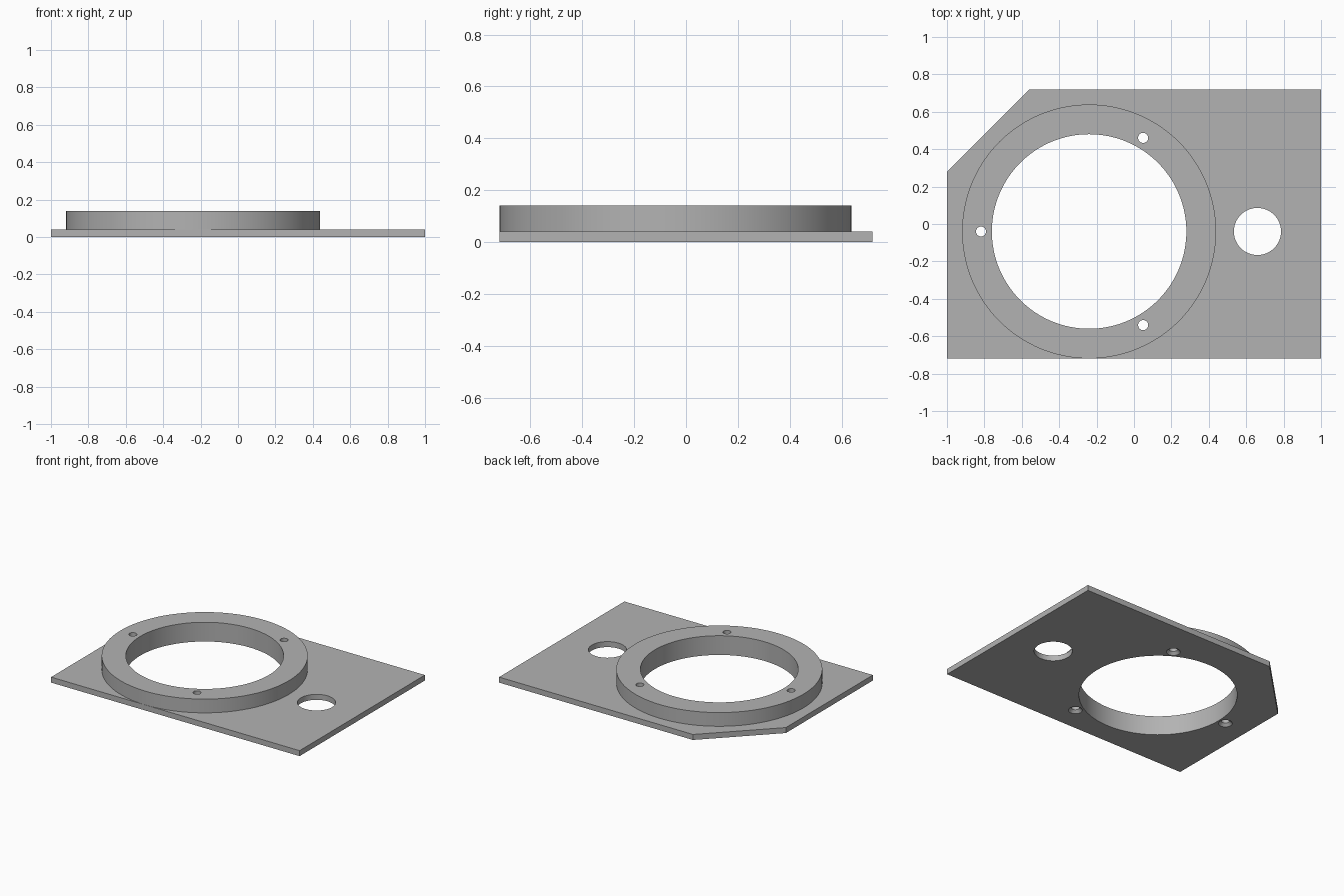
import bpy, bmesh, math

if "Cube" in bpy.data.objects:
    bpy.data.objects.remove(bpy.data.objects["Cube"])

CX, CY = -0.24, -0.04          # ring centre
PLATE_H, TOP = 0.04, 0.14      # plate thickness, total height

grey = bpy.data.materials.new("plain grey")
grey.diffuse_color = (0.45, 0.45, 0.45, 1)
grey.use_nodes = True
grey.node_tree.nodes["Principled BSDF"].inputs["Base Color"].default_value = grey.diffuse_color


def cylinder(name, x, y, z0, z1, r0, r1=None, sides=128):
    bpy.ops.mesh.primitive_cone_add(
        vertices=sides, radius1=r0, radius2=r0 if r1 is None else r1,
        depth=z1 - z0, location=(x, y, (z0 + z1) / 2))
    ob = bpy.context.object
    ob.name = name
    return ob


def combine(target, tool, operation):
    mod = target.modifiers.new(operation.lower(), 'BOOLEAN')
    mod.object, mod.operation, mod.solver = tool, operation, 'EXACT'
    bpy.context.view_layer.objects.active = target
    bpy.ops.object.modifier_apply(modifier=mod.name)
    bpy.data.objects.remove(tool)


# Flat plate with one clipped corner
outline = [(-1, -0.72), (1, -0.72), (1, 0.72), (-0.56, 0.72), (-1, 0.28)]
bm = bmesh.new()
face = bm.faces.new([bm.verts.new((x, y, 0)) for x, y in outline])
top = bmesh.ops.extrude_face_region(bm, geom=[face])
bmesh.ops.translate(bm, vec=(0, 0, PLATE_H),
                    verts=[v for v in top["geom"] if isinstance(v, bmesh.types.BMVert)])
bmesh.ops.recalc_face_normals(bm, faces=bm.faces)
mesh = bpy.data.meshes.new("mounting_plate")
bm.to_mesh(mesh)
bm.free()
plate = bpy.data.objects.new("mounting_plate", mesh)
bpy.context.collection.objects.link(plate)

# Raised ring, then the large opening and the side hole
combine(plate, cylinder("ring", CX, CY, 0.02, TOP, 0.679), 'UNION')
combine(plate, cylinder("opening_cutter", CX, CY, -0.1, 0.3, 0.52), 'DIFFERENCE')
combine(plate, cylinder("side_hole_cutter", 0.66, CY, -0.1, 0.3, 0.126, sides=64), 'DIFFERENCE')

# Three screw holes, countersunk from below
for deg in (60, 180, 300):
    x = CX + 0.578 * math.cos(math.radians(deg))
    y = CY + 0.578 * math.sin(math.radians(deg))
    combine(plate, cylinder("screw_cutter", x, y, -0.1, 0.3, 0.027, sides=32), 'DIFFERENCE')
    combine(plate, cylinder("countersink_cutter", x, y, -0.01, 0.03, 0.056, 0.016, 32), 'DIFFERENCE')

plate.data.materials.clear()
plate.data.materials.append(grey)
for p in plate.data.polygons:
    p.material_index = 0
bpy.ops.object.select_all(action='DESELECT')
plate.select_set(True)
bpy.context.view_layer.objects.active = plate
bpy.ops.object.shade_smooth_by_angle(angle=math.radians(30))
